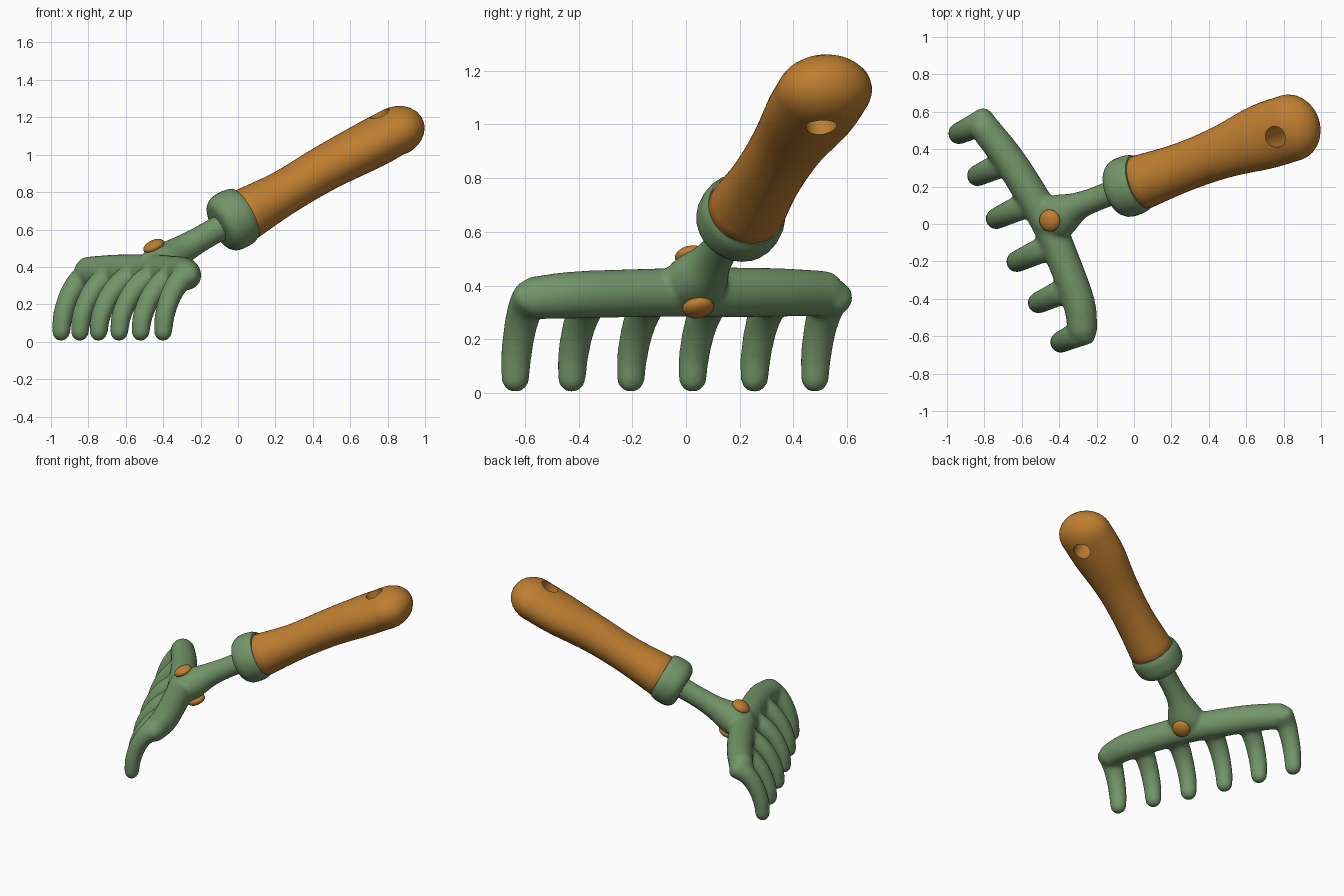
import bpy, bmesh, math
from mathutils import Vector, Matrix

if "Cube" in bpy.data.objects:
    bpy.data.objects.remove(bpy.data.objects["Cube"])


def material(name, rgb):
    m = bpy.data.materials.new(name)
    m.use_nodes = True
    m.diffuse_color = (*rgb, 1)
    m.node_tree.nodes["Principled BSDF"].inputs["Base Color"].default_value = (*rgb, 1)
    return m


GREEN = material("sage green", (0.17, 0.30, 0.14))
ORANGE = material("warm orange", (0.52, 0.21, 0.03))

# Tool axes: along the handle, across it, and out of its upper face
ALONG = Vector((0.84, 0.30, 0.45)).normalized()
ACROSS = Vector((-ALONG.y, ALONG.x, 0)).normalized()
UPPER = ALONG.cross(ACROSS)
UP = Vector((0, 0, 1))


def add_object(name, bm, mat):
    bmesh.ops.recalc_face_normals(bm, faces=bm.faces)
    me = bpy.data.meshes.new(name)
    bm.to_mesh(me)
    bm.free()
    me.materials.append(mat)
    ob = bpy.data.objects.new(name, me)
    bpy.context.collection.objects.link(ob)
    return ob


def select(ob):
    bpy.ops.object.select_all(action="DESELECT")
    ob.select_set(True)
    bpy.context.view_layer.objects.active = ob


def smooth(ob, degrees=40):
    select(ob)
    bpy.ops.object.shade_smooth_by_angle(angle=math.radians(degrees))


def apply_modifiers(ob):
    select(ob)
    for m in list(ob.modifiers):
        bpy.ops.object.modifier_apply(modifier=m.name)


def spline(points, steps=6):
    """Catmull-Rom through points that also carry radii."""
    p = [Vector(q) for q in points]
    p = [2 * p[0] - p[1]] + p + [2 * p[-1] - p[-2]]
    out = []
    for i in range(1, len(p) - 2):
        a, b, c, d = p[i - 1:i + 3]
        for k in range(steps):
            t = k / steps
            out.append(0.5 * (2 * b + (c - a) * t + (2 * a - 5 * b + 4 * c - d) * t * t
                              + (3 * b - a - 3 * c + d) * t ** 3))
    return out + [p[-2]]


def sweep(bm, points, side, caps=(0, 0), sides=28, steps=6):
    """Elliptical tube; each point is x, y, z, radius along side, other radius."""
    path = spline(points, steps)
    pos = [q.to_3d() if len(q) == 3 else Vector(q[:3]) for q in path]
    n = len(path)
    stations = []
    for i in range(n):
        t = (pos[min(i + 1, n - 1)] - pos[max(i - 1, 0)]).normalized()
        stations.append((pos[i], t, path[i][3], path[i][4]))

    # Domed ends
    def dome(st, length, sign):
        c, t, a, b = st
        angles = [math.radians(90 * k / 7) for k in range(1, 7)] + [math.radians(88)]
        return [(c + t * sign * length * math.sin(g), t, a * math.cos(g), b * math.cos(g))
                for g in angles]
    first, last = stations[0], stations[-1]
    if caps[0]:
        stations = dome(first, caps[0], -1)[::-1] + stations
    if caps[1]:
        stations = stations + dome(last, caps[1], 1)

    rings = []
    for c, t, a, b in stations:
        u = (side - t * side.dot(t)).normalized()
        v = t.cross(u)
        rings.append([bm.verts.new(c + u * a * math.cos(g) + v * b * math.sin(g))
                      for g in (math.tau * k / sides for k in range(sides))])
    for r, s in zip(rings, rings[1:]):
        for k in range(sides):
            j = (k + 1) % sides
            bm.faces.new((r[k], r[j], s[j], s[k]))
    bm.faces.new(rings[0][::-1])
    bm.faces.new(rings[-1])


# Rake head: bar, prongs and neck fused into one casting
bm = bmesh.new()
bar = [(-0.80, 0.515, 0.37, 0.085, 0.08), (-0.68, 0.36, 0.375, 0.09, 0.085),
       (-0.57, 0.19, 0.375, 0.093, 0.088), (-0.46, 0.0, 0.375, 0.092, 0.088),
       (-0.375, -0.2, 0.372, 0.09, 0.087), (-0.295, -0.42, 0.365, 0.088, 0.086),
       (-0.275, -0.56, 0.355, 0.08, 0.08)]
sweep(bm, bar, UP, (0.07, 0.07))

reach = Vector((0.91, 0.42, 0))
prong_side = Vector((-0.42, 0.91, 0))
curve = [(1, 0.36, 0.075), (0.62, 0.32, 0.068), (0.28, 0.24, 0.062),
         (0.06, 0.14, 0.058), (0, 0.056, 0.053)]
tips = [(-0.945, 0.48, 0.165), (-0.845, 0.255, 0.20), (-0.745, 0.025, 0.22),
        (-0.635, -0.205, 0.22), (-0.52, -0.425, 0.21), (-0.4, -0.635, 0.15)]
for x, y, length in tips:
    path = []
    for f, z, r in curve:
        p = Vector((x, y, z)) + reach * length * f
        path.append((*p, r, r * 0.9))
    sweep(bm, path, prong_side, (0.05, 0.053))

neck = [(-0.47, 0.01, 0.39, 0.09, 0.09), (-0.405, 0.04, 0.42, 0.12, 0.104),
        (-0.30, 0.095, 0.49, 0.076, 0.08), (-0.2, 0.135, 0.55, 0.066, 0.07),
        (-0.05, 0.195, 0.635, 0.07, 0.07)]
sweep(bm, neck, ACROSS, (0.06, 0))
head = add_object("rake_head", bm, GREEN)
fuse = head.modifiers.new("fuse", "REMESH")
fuse.mode = "VOXEL"
fuse.voxel_size = 0.012
soften = head.modifiers.new("soften", "SMOOTH")
soften.factor = 0.5
soften.iterations = 8
apply_modifiers(head)
smooth(head, 80)

# Collar between neck and handle
bm = bmesh.new()
start = Vector((-0.105, 0.175, 0.61))
profile = [(0, 0.105), (0.012, 0.135), (0.045, 0.158), (0.09, 0.163),
           (0.135, 0.16), (0.165, 0.148)]
sweep(bm, [(*(start + ALONG * s), r, r) for s, r in profile], ACROSS, steps=3)
smooth(add_object("collar", bm, GREEN))

# Handle with a flattened, swelling grip
bm = bmesh.new()
grip = [(0.04, 0.224, 0.68, 0.147, 0.14), (0.25, 0.30, 0.80, 0.132, 0.12),
        (0.46, 0.38, 0.925, 0.14, 0.122), (0.68, 0.463, 1.04, 0.175, 0.13),
        (0.84, 0.515, 1.123, 0.18, 0.132)]
sweep(bm, grip, ACROSS, (0.025, 0.16), sides=40)
handle = add_object("handle", bm, ORANGE)

# Hanging hole through the grip
bm = bmesh.new()
turn = Matrix((ACROSS, UPPER.cross(ACROSS), UPPER)).transposed().to_4x4()
bmesh.ops.create_cone(bm, cap_ends=True, segments=24, radius1=0.058, radius2=0.058, depth=0.6,
                      matrix=Matrix.Translation((0.81, 0.485, 1.105)) @ turn)
cutter = add_object("hole_cutter", bm, ORANGE)
cutter.hide_render = True
cut = handle.modifiers.new("hole", "BOOLEAN")
cut.operation = "DIFFERENCE"
cut.solver = "EXACT"
cut.object = cutter
apply_modifiers(handle)
bpy.data.objects.remove(cutter)
smooth(handle)

# Rivet heads above and below the hub
for name, centre in (("top_rivet", (-0.45, 0.018, 0.51)), ("bottom_rivet", (-0.362, 0.045, 0.318))):
    bm = bmesh.new()
    bmesh.ops.create_uvsphere(bm, u_segments=24, v_segments=12, radius=0.06,
                              matrix=Matrix.Translation(centre) @ turn @ Matrix.Diagonal((1, 1, 0.55, 1)))
    smooth(add_object(name, bm, ORANGE))
